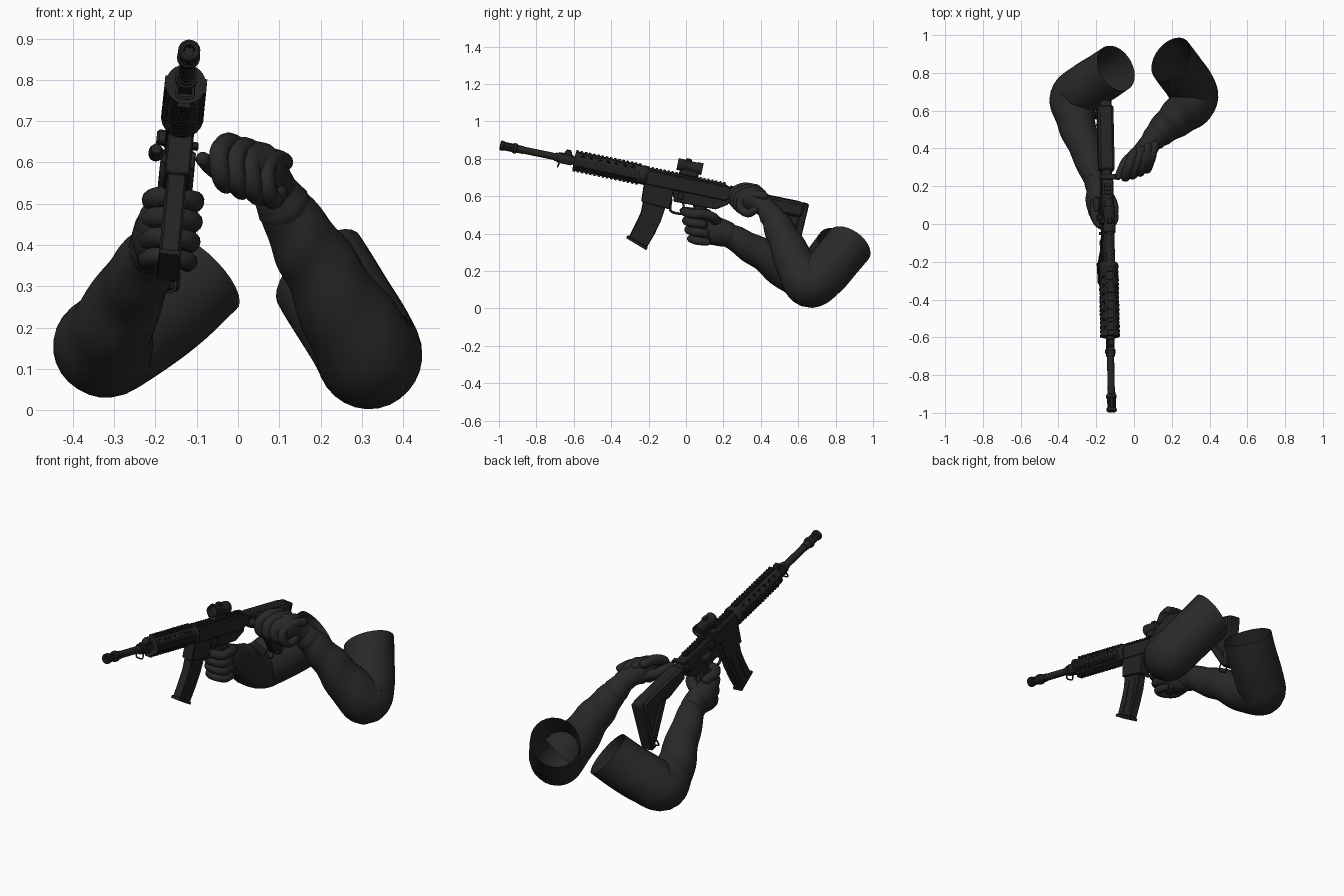
import bpy, bmesh, math
from mathutils import Vector, Matrix

if "Cube" in bpy.data.objects:
    bpy.data.objects.remove(bpy.data.objects["Cube"])

def mat(name, v):
    m = bpy.data.materials.new(name)
    m.diffuse_color = (v, v, v, 1)
    m.use_nodes = True
    m.node_tree.nodes["Principled BSDF"].inputs["Base Color"].default_value = m.diffuse_color
    return m
GUN, CLOTH = mat("gun_black", 0.017), mat("sleeve_charcoal", 0.022)

# Rifle frame: x = sideways, y = back from the muzzle, z = up from the bore
S = Vector((-.021, .979, -.203)).normalized()
X = S.cross(Vector((.09, .203, .979))).normalized()
U = X.cross(S)
G = Matrix.Translation((-.118, -.994, .872)) @ Matrix((X, S, U)).transposed().to_4x4()

def finish(name, bm, m=GUN, frame=G, bevel=0, angle=35):
    bmesh.ops.recalc_face_normals(bm, faces=bm.faces)
    if bevel:
        bmesh.ops.bevel(bm, geom=list(bm.edges), offset=bevel, segments=1, affect='EDGES')
    bm.transform(frame)
    me = bpy.data.meshes.new(name)
    bm.to_mesh(me); bm.free()
    o = bpy.data.objects.new(name, me)
    bpy.context.collection.objects.link(o)
    me.materials.append(m)
    bpy.ops.object.select_all(action='DESELECT')
    o.select_set(True); bpy.context.view_layer.objects.active = o
    bpy.ops.object.shade_smooth_by_angle(angle=math.radians(angle))
    return o

def add_box(bm, c, d, rot=None):
    t = Matrix.Translation(c) @ Matrix.Diagonal((*d, 1))
    bmesh.ops.create_cube(bm, size=1, matrix=(rot @ t) if rot else t)

def box(name, c, d, bevel=.003):
    bm = bmesh.new(); add_box(bm, c, d)
    return finish(name, bm, bevel=bevel)

def prism(name, pts, width, bevel=.004, x=0):
    """Side profile (back, up) given a thickness."""
    bm = bmesh.new()
    f = bm.faces.new([bm.verts.new((x - width / 2, s, h)) for s, h in pts])
    r = bmesh.ops.extrude_face_region(bm, geom=[f])
    bmesh.ops.translate(bm, vec=(width, 0, 0), verts=[v for v in r['geom'] if isinstance(v, bmesh.types.BMVert)])
    return finish(name, bm, bevel=bevel)

def lathe(name, prof, x=0, h=0, n=20, frame=G):
    """Profile of (back, radius) turned about the bore direction."""
    bm = bmesh.new(); rings = []
    for s, r in prof:
        rings.append([bm.verts.new((x + r * math.cos(t), s, h + r * math.sin(t)))
                      for t in [2 * math.pi * (i + .5) / n for i in range(n)]])
    for a, b in zip(rings, rings[1:]):
        for i in range(n):
            bm.faces.new((a[i], a[(i + 1) % n], b[(i + 1) % n], b[i]))
    bm.faces.new(rings[0]); bm.faces.new(rings[-1])
    return finish(name, bm, frame=frame)

def tube(name, pts, m=CLOTH, frame=Matrix(), n=16, steps=6, caps=(1, 1), end=None, wrinkle=0, flat=1):
    """Smooth sweep through (x, y, z, radius) points with rounded ends."""
    P = [Vector(p) for p in pts]
    P = [2 * P[0] - P[1]] + P + [2 * P[-1] - P[-2]]
    path = []
    for i in range(1, len(P) - 2):
        a, b, c, d = P[i - 1:i + 3]
        for k in range(steps + (i == len(P) - 3)):
            t = k / steps
            path.append(.5 * (2 * b + (c - a) * t + (2 * a - 5 * b + 4 * c - d) * t * t + (3 * b - a - 3 * c + d) * t ** 3))
    C = [p.xyz for p in path]; R = [p.w for p in path]
    T = [(C[min(i + 1, len(C) - 1)] - C[max(i - 1, 0)]).normalized() for i in range(len(C))]
    if end:
        for k in range(1, 7):
            T[-k] = T[-k].lerp(Vector(end).normalized(), 1.15 - .15 * k).normalized()
    cap = [(math.sin(a), math.cos(a)) for a in (.4, .8, 1.2, 1.5)]
    if caps[0]:
        C = [C[0] - T[0] * R[0] * s for s, _ in reversed(cap)] + C
        R = [R[0] * c for _, c in reversed(cap)] + R; T = [T[0]] * 4 + T
    if caps[1]:
        C += [C[-1] + T[-1] * R[-1] * s for s, _ in cap]
        R += [R[-1] * c for _, c in cap]; T += [T[-1]] * 4
    bm = bmesh.new(); rings = []
    side = T[0].orthogonal() if abs(T[0].z) > .9 else T[0].cross(Vector((0, 0, 1)))
    for j, (c, r, t) in enumerate(zip(C, R, T)):
        side = (side - t * side.dot(t)).normalized()
        up = side.cross(t); ring = []
        fade = wrinkle * max(0, min(1, 1.9 - 2.6 * j / len(C)))
        for i in range(n):
            a = 2 * math.pi * i / n
            q = r * (1 + fade * math.sin(j * .62 + 2.2 * math.sin(a + .6)) * (.7 + .3 * math.cos(a * 2 + j * .2)))
            ring.append(bm.verts.new(c + side * q * math.cos(a) + up * q * flat * math.sin(a)))
        rings.append(ring)
    for a, b in zip(rings, rings[1:]):
        for i in range(n):
            bm.faces.new((a[i], a[(i + 1) % n], b[(i + 1) % n], b[i]))
    if caps[0]: bm.faces.new(rings[0])
    if caps[1]: bm.faces.new(rings[-1])
    return finish(name, bm, m, frame, angle=80)

def cut(o, cutter):
    md = o.modifiers.new("cut", 'BOOLEAN')
    md.object, md.solver = cutter, 'EXACT'
    bpy.context.view_layer.objects.active = o
    bpy.ops.object.modifier_apply(modifier="cut")
    bpy.data.objects.remove(cutter)

# Barrel, flash hider with slots, front sight
lathe("barrel", [(.09, .019), (.3, .019), (.3, .023), (.44, .023)])
hider = lathe("flash_hider", [(.06, .014), (.004, .014), (0, .022), (.004, .027), (.018, .027), (.022, .023), (.07, .023),
                              (.074, .028), (.09, .028), (.094, .021), (.13, .021)])
bm = bmesh.new()
for k in range(3):
    add_box(bm, (0, .045, 0), (.2, .035, .009), Matrix.Rotation(k * math.pi / 3, 4, 'Y'))
cut(hider, finish("slot_cutter", bm))
box("gas_block", (0, .36, .0), (.038, .07, .055))
prism("front_sight", [(.34, .02), (.39, .02), (.38, .05), (.355, .05)], .03, .002)
lathe("sight_collar", [(.315, .028), (.335, .028)])
tube("sling_loop", [(-.018, .33, -.02, .004), (-.018, .325, -.048, .004), (.018, .325, -.048, .004), (.018, .33, -.02, .004)], GUN, G, n=6)

# Vented round handguard with four toothed rails
guard = lathe("handguard", [(.405, .03), (.405, .049), (.77, .049), (.77, .03)], n=24)
bm = bmesh.new()
for k in (1, 3):
    for i in range(7):
        bmesh.ops.create_cone(bm, cap_ends=True, segments=10, radius1=.009, radius2=.009, depth=.2,
                              matrix=Matrix.Rotation(k * math.pi / 4, 4, 'Y') @ Matrix.Translation((0, .445 + i * .046, 0)))
cut(guard, finish("vent_cutter", bm))
lathe("gas_tube_core", [(.41, .03), (.765, .03)])
bm = bmesh.new()
for k in range(4):
    r = Matrix.Rotation(k * math.pi / 2, 4, 'Y')
    e = .006 * (k % 2)
    add_box(bm, (0, .587, .045 - e), (.03, .36, .012), r)
    for i in range(16):
        add_box(bm, (0, .413 + i * .0228, .053 - e), (.034, .013, .008), r)
finish("handguard_rails", bm)
lathe("delta_ring", [(.765, .045), (.775, .052), (.795, .052), (.805, .045)])

# Receivers and top rail
prism("upper_receiver", [(.79, .035), (1.24, .035), (1.26, .02), (1.26, -.03), (1.24, -.045), (.79, -.045)], .064, .006)
prism("lower_receiver", [(.95, -.04), (1.26, -.03), (1.26, -.06), (1.2, -.1), (.97, -.105)], .054)
prism("magazine_well", [(.795, -.04), (.96, -.04), (.955, -.15), (.80, -.14)], .062)
bm = bmesh.new()
add_box(bm, (0, 1.01, .038), (.03, .43, .012))
for i in range(20):
    add_box(bm, (0, .803 + i * .0217, .046), (.036, .012, .008))
finish("receiver_rail", bm)
box("ejection_port", (-.033, .95, -.003), (.006, .12, .032), .002)
box("case_deflector", (-.042, 1.05, -.003), (.03, .035, .035), .006)
lathe("forward_assist", [(1.09, .012), (1.13, .018), (1.16, .018), (1.165, .012)], -.055, -.022)
box("charging_handle", (.004, 1.265, .028), (.085, .03, .016))
box("bolt_catch", (.035, 1.0, -.065), (.012, .03, .04), .002)
lathe("magazine_button", [(.972, .01), (.985, .01)], -.03, -.07)
tube("trigger_guard", [(0, .955, -.1, .007), (0, .962, -.155, .007), (0, 1.0, -.165, .007), (0, 1.07, -.155, .007)], GUN, G, n=8)
tube("trigger", [(0, 1.02, -.1, .006), (0, 1.028, -.125, .006), (0, 1.015, -.145, .005)], GUN, G, n=8)

# Curved magazine
prism("magazine", [(.81, -.13), (.935, -.13), (.925, -.22), (.905, -.3), (.88, -.375), (.775, -.34), (.797, -.26), (.81, -.2)], .046)
prism("magazine_floor", [(.768, -.335), (.885, -.376), (.88, -.39), (.762, -.349)], .053, .002)
for x in (-.023, .023):
    for d in (.035, .085):
        prism("magazine_rib", [(.81 + d, -.17), (.822 + d, -.17), (.806 + d, -.27), (.787 + d, -.345), (.775 + d, -.34), (.795 + d, -.27)], .006, 0, x)

# Compact sight on its mount
prism("sight_mount", [(.965, .045), (1.075, .045), (1.065, .08), (.975, .08)], .045)
lathe("optic", [(.97, .022), (.95, .027), (.95, .032), (.985, .032), (.99, .029), (1.05, .029), (1.055, .032), (1.085, .032), (1.085, .027), (1.07, .022)], 0, .095)
box("optic_turret", (0, 1.005, .125), (.028, .032, .02), .005)
box("optic_dial", (-.036, 1.01, .095), (.025, .03, .03), .005)
lathe("mount_knob", [(1.0, .014), (1.035, .014)], -.036, .055)

# Pistol grip and stock
prism("pistol_grip", [(1.07, -.09), (1.15, -.09), (1.16, -.14), (1.215, -.29), (1.15, -.31), (1.1, -.17)], .048, .01)
lathe("buffer_tube", [(1.25, .034), (1.28, .034), (1.28, .028), (1.62, .028)], 0, -.005)
prism("stock", [(1.3, .03), (1.64, .03), (1.66, .022), (1.66, -.05), (1.5, -.05), (1.46, -.07), (1.3, -.045)], .084, .012)
prism("stock_strut", [(1.43, -.04), (1.5, -.05), (1.64, -.2), (1.65, -.24), (1.61, -.235)], .045, .006)
prism("stock_web", [(1.46, -.03), (1.655, -.03), (1.65, -.22)], .026, 0)
prism("butt_pad", [(1.645, .03), (1.682, .026), (1.674, -.25), (1.63, -.25)], .066, .006)
tube("stock_sling_loop", [(-.02, 1.61, -.22, .004), (-.02, 1.6, -.262, .004), (.02, 1.6, -.262, .004), (.02, 1.61, -.22, .004)], GUN, G, n=6)

# Right hand wrapped round the grip
for k in range(4):
    s, h, r = 1.1 + k * .021, -.148 - k * .045, (.025, .026, .025, .022)[k]
    tube("right_finger", [(-.05, s + .06, h + .01, r), (-.052, s - .005, h, r * 1.05), (-.03, s - .052, h, r),
                          (.012, s - .06, h, r * .95), (.046, s - .03, h, r), (.045, s + .025, h + .003, r * .88)], frame=G, n=12, steps=4)
tube("right_palm", [(-.04, 1.13, -.195, .045), (-.035, 1.185, -.215, .06), (-.03, 1.24, -.22, .058), (-.045, 1.285, -.225, .054)], frame=G, flat=1.3)
tube("right_thumb", [(-.02, 1.22, -.175, .033), (.025, 1.19, -.145, .028), (.048, 1.135, -.135, .024), (.048, 1.085, -.14, .02)], frame=G, n=12)

# Left fist pulling at the charging handle
A = Vector((-.038, .285, .63))
for k in range(4):
    b = A + Vector((.038, .014, -.013)) * k
    r = (.024, .026, .026, .023)[k]
    off = [(.035, .09, .01), (.012, .025, .016), (-.008, -.03, -.008), (-.004, -.034, -.058), (.01, .005, -.082), (.022, .04, -.065)]
    tube("left_finger", [(*(b + Vector(o)), r * (1.1 if i == 1 else 1)) for i, o in enumerate(off)], n=12, steps=4)
tube("left_palm", [(.025, .32, .588, .058), (.045, .355, .583, .07), (.068, .4, .562, .06), (.09, .435, .53, .056)], flat=.98)
tube("left_thumb", [(.015, .375, .57, .032), (-.038, .335, .578, .026), (-.065, .29, .593, .023), (-.085, .25, .608, .018)], n=12)

# Jacket sleeves, open at the shoulder, with cuffs
def sleeve(side, pts, end):
    tube(side + "_sleeve", pts, n=28, steps=8, caps=(1, 0), end=end, wrinkle=.05)
    cuff = Vector(pts[0]).lerp(Vector(pts[1]), .25)
    tube(side + "_cuff", [(*pts[0][:3], pts[0][3] * 1.06), (*cuff[:3], cuff.w * 1.08)], n=20, steps=3)
sleeve("right", [(-.19, .195, .41, .055), (-.22, .285, .36, .072), (-.262, .41, .287, .086), (-.305, .54, .2, .103),
                 (-.322, .665, .155, .124), (-.25, .725, .205, .13), (-.17, .775, .265, .13), (-.095, .825, .335, .129)], (.64, .38, .67))
sleeve("left", [(.098, .445, .515, .057), (.143, .49, .44, .077), (.195, .535, .35, .091), (.262, .59, .23, .11),
                (.318, .66, .132, .127), (.295, .735, .18, .129), (.245, .805, .26, .129), (.196, .872, .34, .13)], (-.6, .47, .65))
